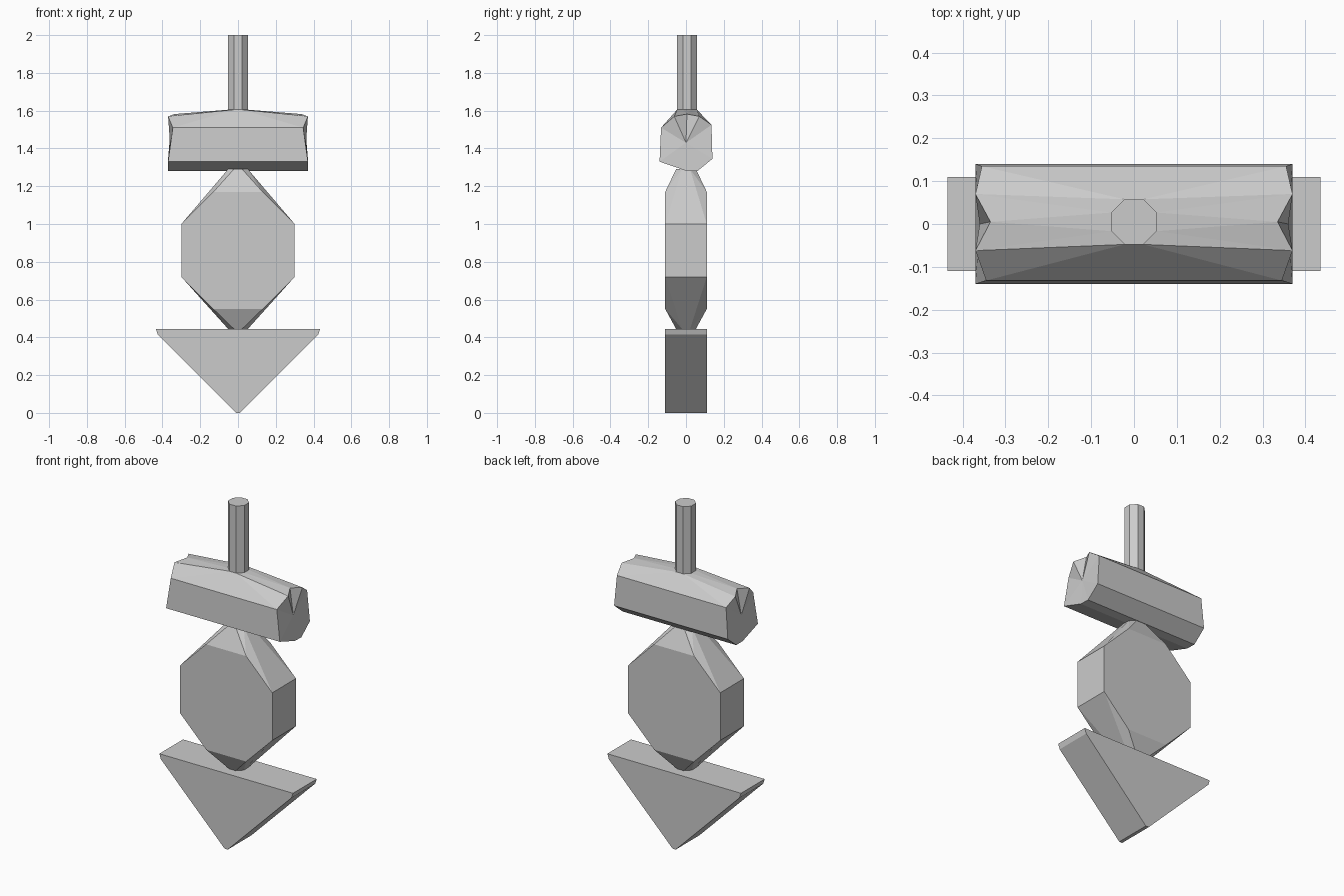
import bpy, bmesh
from math import cos, sin, pi

if "Cube" in bpy.data.objects:
    bpy.data.objects.remove(bpy.data.objects["Cube"])


def octagon(z, r=0.057, cy=0.005):
    return [(r * cos(pi / 8 + k * pi / 4), cy + r * sin(pi / 8 + k * pi / 4), z)
            for k in range(8)]


def finish(name, bm):
    bmesh.ops.recalc_face_normals(bm, faces=bm.faces)
    mesh = bpy.data.meshes.new(name)
    bm.to_mesh(mesh)
    bm.free()
    obj = bpy.data.objects.new(name, mesh)
    bpy.context.collection.objects.link(obj)


def loft(name, a, b):
    bm = bmesh.new()
    va, vb = [bm.verts.new(p) for p in a], [bm.verts.new(p) for p in b]
    n = len(va)
    for i in range(n):
        j = (i + 1) % n
        bm.faces.new((va[i], va[j], vb[j], vb[i]))
    bm.faces.new(va)
    bm.faces.new(vb)
    finish(name, bm)


# Wedge pointing down at the foot
wedge = [(-0.435, 0.445), (-0.425, 0.415), (-0.01, 0), (0.01, 0), (0.425, 0.415), (0.435, 0.445)]
loft("bottom_wedge", [(x, -0.11, z) for x, z in wedge], [(x, 0.11, z) for x, z in wedge])

# Octagonal slab tapering to a small neck above and below
slab = [(s * x, y, z) for s in (-1, 1) for y in (-0.11, 0.11)
        for x, z in ((0.3, 1.0), (0.13, 1.17), (0.3, 0.72), (0.13, 0.55))]
bm = bmesh.new()
for p in slab + octagon(1.29, cy=0) + octagon(0.445, cy=0):
    bm.verts.new(p)
bmesh.ops.convex_hull(bm, input=bm.verts)
bmesh.ops.dissolve_limit(bm, angle_limit=0.01, verts=bm.verts, edges=bm.edges)
finish("middle_slab", bm)

# Crossbar: faceted ends (x, y, z), top drawn up to the stem
end = [(0.37, -0.14, 1.33), (0.345, -0.132, 1.51), (0.37, -0.062, 1.57),
       (0.335, 0.005, 1.582), (0.37, 0.07, 1.57), (0.355, 0.135, 1.525),
       (0.37, 0.14, 1.345), (0.37, 0.06, 1.28), (0.37, 0.0, 1.282)]
bm = bmesh.new()
R = [bm.verts.new(p) for p in end]
L = [bm.verts.new((-x, y, z)) for x, y, z in end]
K = [bm.verts.new(p) for p in octagon(1.605)]
for i in (5, 6, 7, 8, 0):
    j = (i + 1) % 9
    bm.faces.new((R[i], R[j], L[j], L[i]))
for E, ring, side in ((R, (6, 7, 0, 1), 1), (L, (5, 4, 3, 2), -1)):
    k = [K[i] for i in ring]
    for i in range(4):
        bm.faces.new((E[i + 1], E[i + 2], k[i]))
        if i < 3:
            bm.faces.new((E[i + 2], k[i + 1], k[i]))
    c = bm.verts.new((side * 0.36, 0, 1.43))
    for i in range(9):
        bm.faces.new((E[i], E[(i + 1) % 9], c))
bm.faces.new((L[1], R[1], K[6], K[5]))
bm.faces.new((R[5], L[5], K[2], K[1]))
bm.faces.new(K)
finish("crossbar", bm)

# Upright eight-sided stem
loft("stem", octagon(1.605), octagon(2.0))
